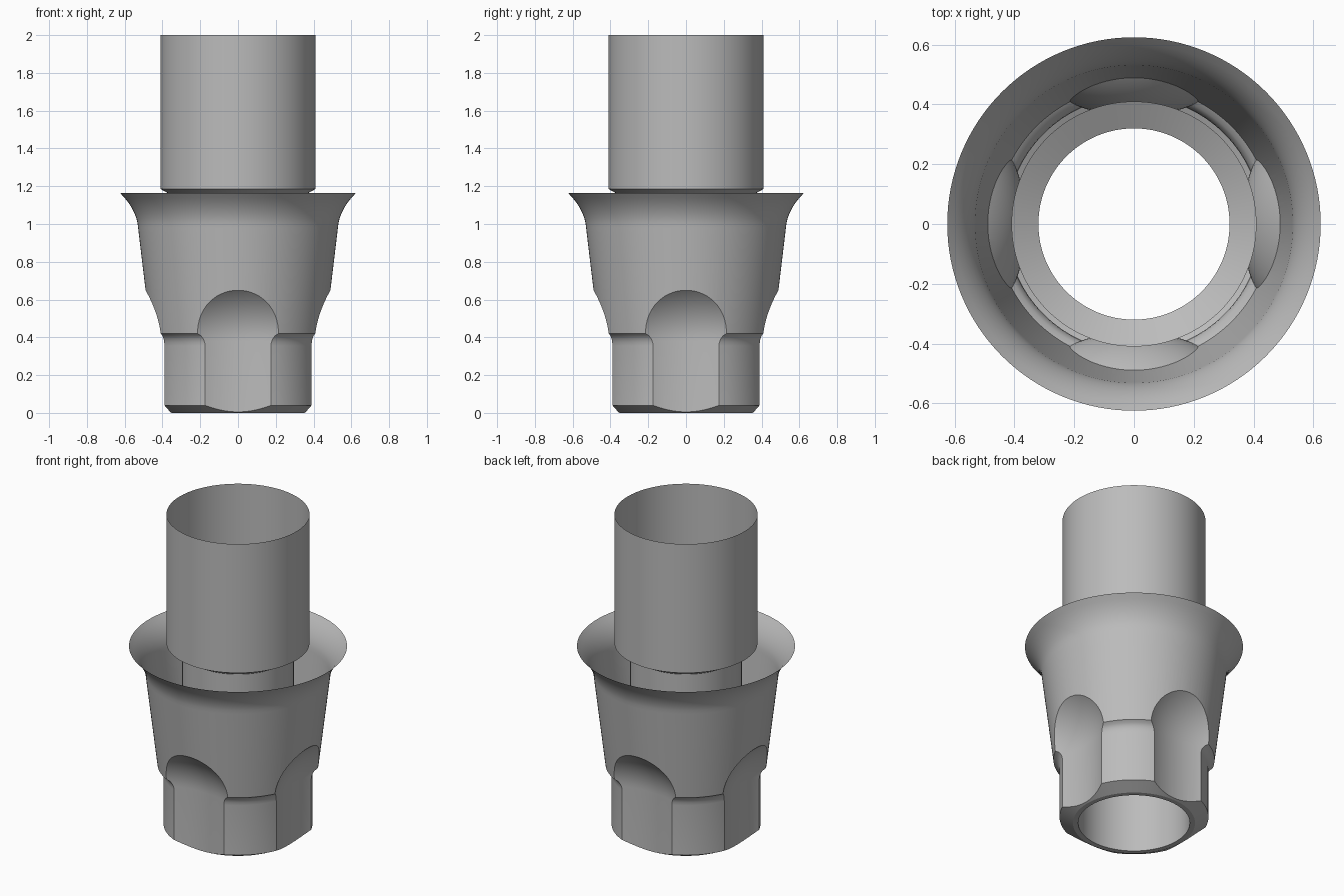
import bpy, bmesh, math

old = bpy.data.objects.get("Cube")
if old:
    bpy.data.objects.remove(old)

metal = bpy.data.materials.new("grey metal")
metal.use_nodes = True
GREY = (0.5, 0.5, 0.5, 1)
metal.diffuse_color = GREY
metal.node_tree.nodes["Principled BSDF"].inputs["Base Color"].default_value = GREY


def lathe(name, profile, segments=128, capped=False, centre=(0, 0)):
    """Revolve (radius, z) points, listed from bottom to top, about a vertical axis."""
    bm = bmesh.new()
    rings = []
    for r, z in profile:
        angles = [2 * math.pi * i / segments for i in range(segments)]
        rings.append([bm.verts.new((centre[0] + r * math.cos(a),
                                    centre[1] + r * math.sin(a), z)) for a in angles])
    for low, high in zip(rings, rings[1:]):
        for i in range(segments):
            j = (i + 1) % segments
            bm.faces.new((low[i], low[j], high[j], high[i]))
    if capped:
        bm.faces.new(rings[0][::-1])
        bm.faces.new(rings[-1])
    mesh = bpy.data.meshes.new(name)
    bm.to_mesh(mesh)
    bm.free()
    obj = bpy.data.objects.new(name, mesh)
    bpy.context.collection.objects.link(obj)
    return obj


def finish(obj):
    obj.data.materials.clear()
    obj.data.materials.append(metal)
    obj.data.shade_smooth()
    obj.data.set_sharp_from_angle(angle=math.radians(27))


# Flared collar: bottom chamfer, foot, fillet, tapered wall and rim
RIM = 1.165
collar = lathe("flared_collar", [
    (0.35, 0), (0.427, 0.04), (0.427, 0.355), (0.429, 0.375), (0.435, 0.393),
    (0.445, 0.408), (0.462, 0.42), (0.529, 0.98), (0.532, 1.005), (0.538, 1.03),
    (0.548, 1.057), (0.562, 1.085), (0.58, 1.113), (0.6, 1.138), (0.625, RIM)],
    capped=True)

# Round-nosed cutters that scoop a hollow out of each of the four sides
R, OFFSET, START, NOSE = 0.525, 0.885, 0.38, 0.41
scoop = [(R, -0.2)]
for i in range(23):
    t = math.radians(i * 4 - 0.5 * (i > 0))
    scoop.append((R * math.cos(t), START + NOSE * math.sin(t)))
cutters = []
for k in range(4):
    a = k * math.pi / 2
    cutter = lathe("scoop_cutter", scoop, 144, True,
                   (OFFSET * math.cos(a), OFFSET * math.sin(a)))
    cutter.hide_render = True
    cutters.append(cutter)
    mod = collar.modifiers.new("scoop", "BOOLEAN")
    mod.operation = "DIFFERENCE"
    mod.solver = "EXACT"
    mod.object = cutter

bpy.context.view_layer.update()
graph = bpy.context.evaluated_depsgraph_get()
cut_mesh = bpy.data.meshes.new_from_object(collar.evaluated_get(graph))
collar.modifiers.clear()
collar.data = cut_mesh
for cutter in cutters:
    bpy.data.objects.remove(cutter)

# Open the collar at its rim and underside
bm = bmesh.new()
bm.from_mesh(collar.data)
caps = [f for f in bm.faces
        if all(v.co.z < 1e-4 for v in f.verts) or all(v.co.z > RIM - 1e-4 for v in f.verts)]
bmesh.ops.delete(bm, geom=caps, context="FACES")
bm.to_mesh(collar.data)
bm.free()
finish(collar)

# Inner tube with its foot ring, widening through a funnel into the upper sleeve
tube = lathe("inner_tube_and_sleeve", [
    (0.35, 0), (0.32, 0), (0.32, 1.135), (0.41, 1.185), (0.41, 2)])
finish(tube)
